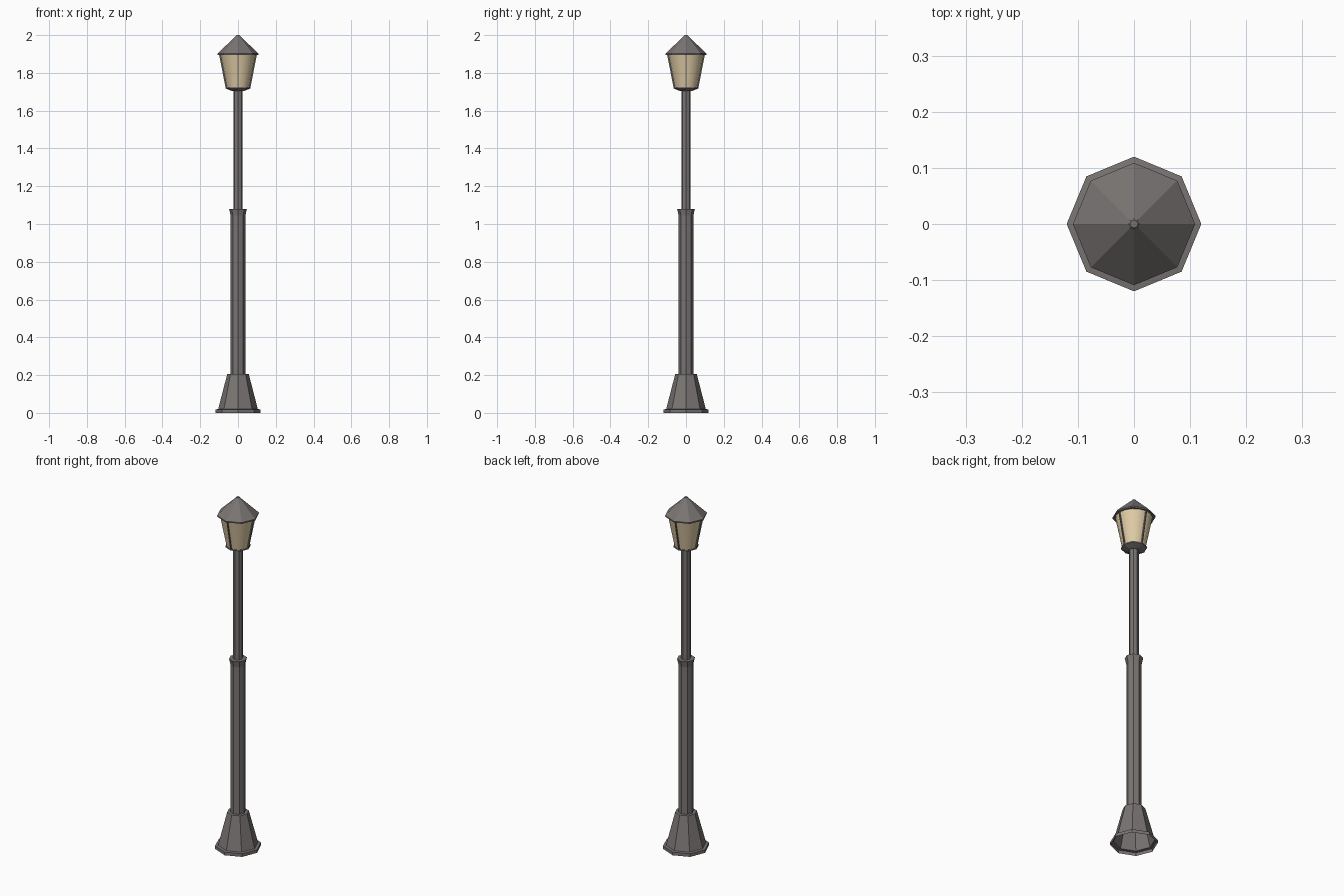
import bpy, bmesh, math

if "Cube" in bpy.data.objects:
    bpy.data.objects.remove(bpy.data.objects["Cube"])


def material(name, rgb):
    m = bpy.data.materials.new(name)
    m.diffuse_color = (*rgb, 1)
    m.use_nodes = True
    m.node_tree.nodes["Principled BSDF"].inputs["Base Color"].default_value = m.diffuse_color
    return m


IRON = material("dark grey iron", (0.19, 0.175, 0.17))
GLASS = material("warm cream glass", (0.74, 0.60, 0.38))


def finish(name, bm, mat, smooth=False):
    me = bpy.data.meshes.new(name)
    bm.to_mesh(me)
    bm.free()
    ob = bpy.data.objects.new(name, me)
    bpy.context.collection.objects.link(ob)
    me.materials.append(mat)
    for p in me.polygons:
        p.use_smooth = smooth
    return ob


def lathe(name, profile, mat, sides=8, cap_bottom=False, cap_top=False, smooth=False):
    """Stack of rings from (radius, height) pairs, corners on the axes."""
    bm = bmesh.new()
    rings = []
    for r, z in profile:
        rings.append([bm.verts.new((r * math.cos(2 * math.pi * i / sides),
                                    r * math.sin(2 * math.pi * i / sides), z))
                      for i in range(sides)])
    for a, b in zip(rings, rings[1:]):
        for i in range(sides):
            j = (i + 1) % sides
            bm.faces.new((a[i], a[j], b[j], b[i]))
    if cap_bottom:
        bm.faces.new(rings[0][::-1])
    if cap_top:
        bm.faces.new(rings[-1])
    return finish(name, bm, mat, smooth)


# Hollow flared foot with a flange
lathe("base", [(0.12, 0), (0.12, 0.018), (0.105, 0.02), (0.057, 0.205), (0.038, 0.205)], IRON)

# Thick lower post with a flared collar
lathe("lower_post", [(0.039, 0.2), (0.039, 1.045), (0.047, 1.08), (0.024, 1.08)], IRON)

# Thin upper post
lathe("upper_post", [(0.025, 1.075), (0.025, 1.71)], IRON)

# Lantern holder
lathe("lantern_holder", [(0.032, 1.704), (0.066, 1.718), (0.066, 1.725)], IRON,
      cap_bottom=True, cap_top=True)

# Tapered glass
lathe("lantern_glass", [(0.06, 1.725), (0.094, 1.897)], GLASS, sides=16, smooth=True)

# Four thin bars on the corners of the glass
for k in range(4):
    c, s = math.cos(k * math.pi / 2), math.sin(k * math.pi / 2)
    bm = bmesh.new()
    loops = []
    for r0, r1, z in ((0.056, 0.066, 1.722), (0.09, 0.1, 1.897)):
        loops.append([bm.verts.new((c * r - s * t, s * r + c * t, z))
                      for r, t in ((r0, -0.003), (r1, -0.003), (r1, 0.003), (r0, 0.003))])
    a, b = loops
    for i in range(4):
        j = (i + 1) % 4
        bm.faces.new((a[i], a[j], b[j], b[i]))
    bm.faces.new(a[::-1])
    bm.faces.new(b)
    finish(f"lantern_bar_{k + 1}", bm, IRON)

# Pyramid roof with a small blunt tip
lathe("lantern_roof", [(0.109, 1.895), (0.109, 1.902), (0.011, 1.995), (0.007, 2.0)], IRON,
      cap_bottom=True, cap_top=True)
